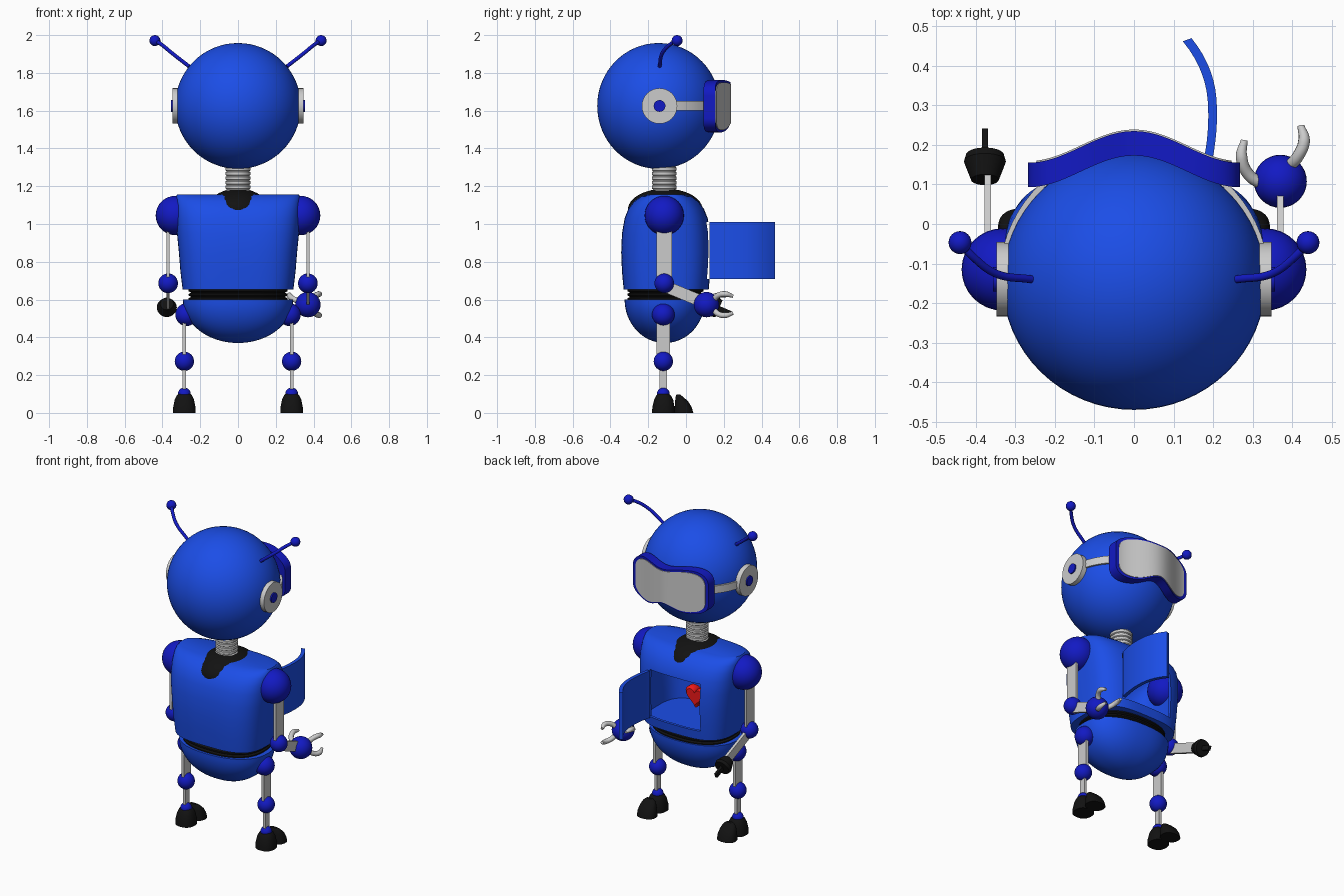
import bpy, bmesh, math
from mathutils import Vector, Matrix

if "Cube" in bpy.data.objects:
    bpy.data.objects.remove(bpy.data.objects["Cube"])


def material(name, rgb):
    m = bpy.data.materials.new(name)
    m.diffuse_color = (*rgb, 1)
    m.use_nodes = True
    m.node_tree.nodes["Principled BSDF"].inputs["Base Color"].default_value = m.diffuse_color
    return m


BLUE = material("blue", (0.011, 0.075, 0.8))
NAVY = material("navy", (0.006, 0.01, 0.55))
BLACK = material("black", (0.006, 0.006, 0.006))
RED = material("red", (0.9, 0.01, 0.01))


def activate(ob):
    bpy.ops.object.select_all(action='DESELECT')
    ob.select_set(True)
    bpy.context.view_layer.objects.active = ob


def finish(name, bm, mat=None, angle=35):
    me = bpy.data.meshes.new(name)
    bmesh.ops.recalc_face_normals(bm, faces=bm.faces[:])
    bm.to_mesh(me)
    bm.free()
    ob = bpy.data.objects.new(name, me)
    bpy.context.collection.objects.link(ob)
    if mat:
        me.materials.append(mat)
    activate(ob)
    bpy.ops.object.shade_smooth_by_angle(angle=math.radians(angle))
    return ob


def loft(name, rings, mat=None, angle=35):
    """Skin a list of equal closed rings and cap both ends."""
    bm = bmesh.new()
    vs = [[bm.verts.new(p) for p in r] for r in rings]
    n = len(vs[0])
    for a, b in zip(vs, vs[1:]):
        for i in range(n):
            j = (i + 1) % n
            bm.faces.new((a[i], a[j], b[j], b[i]))
    bm.faces.new(vs[0])
    bm.faces.new(vs[-1])
    return finish(name, bm, mat, angle)


def ring(z, hx, y0, y1, e=2.0, cx=0.0, n=48):
    """Horizontal superellipse."""
    pts = []
    for i in range(n):
        c, s = math.cos(2 * math.pi * i / n), math.sin(2 * math.pi * i / n)
        x = math.copysign(abs(c) ** (2 / e), c)
        y = math.copysign(abs(s) ** (2 / e), s)
        pts.append((cx + hx * x, (y0 + y1) / 2 + (y1 - y0) / 2 * y, z))
    return pts


def ball(name, loc, r, mat=None, seg=32):
    r = r if isinstance(r, tuple) else (r, r, r)
    bm = bmesh.new()
    bmesh.ops.create_uvsphere(bm, u_segments=seg, v_segments=seg // 2, radius=1,
                              matrix=Matrix.Translation(loc) @ Matrix.Diagonal((*r, 1)))
    return finish(name, bm, mat)


def rod(name, a, b, r1, r2=None, mat=None):
    """Cylinder or cone between two points."""
    a, b = Vector(a), Vector(b)
    d = b - a
    m = Matrix.Translation((a + b) / 2) @ d.to_track_quat('Z', 'Y').to_matrix().to_4x4()
    bm = bmesh.new()
    bmesh.ops.create_cone(bm, cap_ends=True, segments=32, radius1=r1,
                          radius2=r1 if r2 is None else r2, depth=d.length, matrix=m)
    return finish(name, bm, mat)


def bar(name, a, b, width, thick=0.017, mat=None):
    """Flat bar between two points in a plane of constant x."""
    a, b = Vector(a), Vector(b)
    d = b - a
    m = (Matrix.Translation((a + b) / 2) @ Matrix.Rotation(math.atan2(-d.y, d.z), 4, 'X')
         @ Matrix.Diagonal((thick, width, d.length, 1)))
    bm = bmesh.new()
    bmesh.ops.create_cube(bm, size=1, matrix=m)
    return finish(name, bm, mat)


def tube(name, pts, r, mat=None, tip=1.0):
    cu = bpy.data.curves.new(name, 'CURVE')
    cu.dimensions = '3D'
    cu.bevel_depth, cu.bevel_resolution, cu.use_fill_caps = r, 4, True
    sp = cu.splines.new('BEZIER')
    sp.bezier_points.add(len(pts) - 1)
    for bp, p in zip(sp.bezier_points, pts):
        bp.co = p
        bp.handle_left_type = bp.handle_right_type = 'AUTO'
    sp.bezier_points[-1].radius = tip
    ob = bpy.data.objects.new(name, cu)
    bpy.context.collection.objects.link(ob)
    if mat:
        cu.materials.append(mat)
    activate(ob)
    bpy.ops.object.convert(target='MESH')
    bpy.ops.object.shade_smooth_by_angle(angle=math.radians(40))


# Head and ribbed neck
ball("head", (0, -0.145, 1.625), (0.333, 0.325, 0.333), BLUE, 64)
rings = []
for i in range(7):
    z = 1.16 + i * 0.024
    rings += [ring(z + dz, r, -0.115 - r, -0.115 + r)
              for dz, r in ((0, 0.06), (0.004, 0.066), (0.018, 0.066), (0.022, 0.06))]
loft("neck", rings)


# Visor: strips bent round the face, narrower over the nose
def visor_ring(x, scale, front, depth):
    t = abs(x) / (0.268 * scale)
    end = max(0.0, 1 - t ** 5) ** 0.5
    dip = math.exp(-(x / 0.09) ** 2)
    top = 1.62 + scale * (0.06 + (0.085 - 0.015 * dip) * end)
    low = 1.62 - scale * (0.06 + (0.08 - 0.05 * dip) * end)
    y = 0.155 + 0.04 * (1 + math.cos(math.pi * x / 0.268)) + front
    return [(x, y, top), (x, y, low), (x, y - depth, low), (x, y - depth, top)]


for name, sc, front, depth, mat in (("visor_frame", 1, 0, 0.062, NAVY),
                                    ("visor_lens", 0.92, 0.004, 0.02, None)):
    loft(name, [visor_ring(-0.268 * sc * math.cos(math.pi * i / 40), sc, front, depth)
                for i in range(41)], mat)

# Ears, visor straps and antennae
for s in (-1, 1):
    rod("ear_disc", (s * 0.31, -0.14, 1.625), (s * 0.348, -0.14, 1.625), 0.094)
    rod("ear_button", (s * 0.33, -0.14, 1.625), (s * 0.356, -0.14, 1.625), 0.031, mat=NAVY)
    rings = []
    for i in range(9):
        a = math.radians(10 + i * 5.2)
        c, n = s * math.cos(a), math.sin(a)
        rings.append([(r * c, -0.145 + r * n, z) for r, z in
                      ((0.328, 1.602), (0.342, 1.602), (0.342, 1.65), (0.328, 1.65))])
    loft("visor_strap", rings)
    tube("antenna", [(s * 0.26, -0.14, 1.835), (s * 0.35, -0.125, 1.905),
                     (s * 0.405, -0.085, 1.95), (s * 0.44, -0.047, 1.972)], 0.01, NAVY)
    ball("antenna_tip", (s * 0.44, -0.047, 1.971), 0.029, NAVY, 24)

# Torso: hollow shell with a doorway
torso = loft("torso", [ring(z, hx, -0.105 - h, -0.105 + h, 3.2, n=80) for z, hx, h in (
    (0.652, 0.293, 0.225), (0.75, 0.305, 0.234), (0.85, 0.313, 0.238), (0.95, 0.323, 0.234),
    (1.03, 0.329, 0.22), (1.08, 0.33, 0.2), (1.12, 0.33, 0.17), (1.145, 0.328, 0.135),
    (1.157, 0.322, 0.095))], BLUE)
bm = bmesh.new()
bmesh.ops.create_cube(bm, size=1, matrix=Matrix.Translation((0, 0.15, 0.86))
                      @ Matrix.Diagonal((0.36, 0.3, 0.3, 1)))
cutter = finish("doorway_cutter", bm)
sol = torso.modifiers.new("shell", 'SOLIDIFY')
sol.thickness, sol.offset = 0.02, -1
cut = torso.modifiers.new("doorway", 'BOOLEAN')
cut.operation, cut.object, cut.solver = 'DIFFERENCE', cutter, 'EXACT'
activate(torso)
bpy.ops.object.convert(target='MESH')
bpy.ops.object.shade_smooth_by_angle(angle=math.radians(35))
bpy.data.objects.remove(cutter)

# Open door, curved like the chest
rings = []
for i in range(17):
    t = i / 16
    y = 0.125 + 0.345 * t
    x = 0.21 - 0.1 * (t - 0.45) ** 2 - 0.11 * max(0, t - 0.55) ** 2 - 0.012 * t ** 6
    rings.append([(x, y, 0.71), (x, y, 1.01), (x - 0.022, y - 0.008 * t, 1.01),
                  (x - 0.022, y - 0.008 * t, 0.71)])
loft("chest_door", rings, BLUE)

# Heart inside the chest
outline = [(16 * math.sin(a) ** 3, 13 * math.cos(a) - 5 * math.cos(2 * a)
            - 2 * math.cos(3 * a) - math.cos(4 * a))
           for a in (2 * math.pi * i / 32 for i in range(32))]
loft("heart", [[(0.0045 * k * x, y, 0.81 + 0.0045 * k * z) for x, z in outline]
               for y, k in ((-0.15, 0.8), (-0.135, 1), (-0.1, 1), (-0.085, 0.8))], RED)

# Collar, ribbed waist and pelvis bowl
ball("collar", (0, -0.11, 1.075), (0.165, 0.198, 0.112), BLACK, 48)
rings = []
for i in range(3):
    z = 0.592 + i * 0.023
    rings += [ring(z + dz, 0.262 + d, -0.31 - d, 0.092 + d, 2.4)
              for dz, d in ((0, -0.012), (0.006, 0), (0.015, 0), (0.021, -0.012))]
loft("waist", rings, BLACK)
rings = [ring(0.6 - 0.23 * math.sin(a), 0.292 * math.cos(a), -0.112 - 0.213 * math.cos(a),
              -0.112 + 0.213 * math.cos(a), 2.3)
         for a in (math.radians(89) * i / 16 for i in range(17))]
loft("pelvis", rings, BLUE)

# Arms and legs
for s in (-1, 1):
    x = s * 0.37
    ball("shoulder", (s * 0.332, -0.115, 1.045), 0.104, NAVY)
    bar("upper_arm", (x, -0.115, 1.03), (x, -0.115, 0.685), 0.08)
    ball("elbow", (x, -0.115, 0.686), 0.052, NAVY)
    bar("forearm", (x, -0.115, 0.672), (x, 0.12, 0.575), 0.062)
    x = s * 0.284
    ball("hip", (s * 0.272, -0.12, 0.52), 0.06, NAVY)
    bar("thigh", (x, -0.12, 0.52), (x, -0.12, 0.28), 0.072)
    ball("knee", (x, -0.12, 0.273), 0.051, NAVY)
    bar("shin", (x, -0.12, 0.27), (x, -0.12, 0.1), 0.04)
    ball("ankle", (x, -0.12, 0.1), 0.034, NAVY, 24)
    loft("heel", [ring(z, hx, y0, y1, 2.4, x) for z, hx, y0, y1 in (
        (0, 0.06, -0.18, -0.06), (0.03, 0.059, -0.178, -0.061), (0.07, 0.051, -0.168, -0.068),
        (0.092, 0.041, -0.157, -0.08), (0.1, 0.033, -0.15, -0.088))], BLACK)
    loft("toe", [ring(z, hx, y0, y1, 2.4, x) for z, hx, y0, y1 in (
        (0, 0.06, -0.062, 0.039), (0.03, 0.058, -0.06, 0.03), (0.06, 0.051, -0.058, 0.012),
        (0.085, 0.04, -0.055, -0.015), (0.098, 0.024, -0.05, -0.033))], BLACK)

# Clawed hand on one side
ball("claw_hand", (0.37, 0.108, 0.573), 0.067, NAVY)
tube("claw_thumb", [(0.325, 0.1, 0.59), (0.29, 0.125, 0.605), (0.272, 0.17, 0.622),
                    (0.279, 0.212, 0.62)], 0.015, tip=0.6)
for k in (-1, 1):
    tube("claw_finger", [(0.392, 0.145, 0.573 + k * 0.025), (0.415, 0.172, 0.573 + k * 0.05),
                         (0.43, 0.21, 0.573 + k * 0.056), (0.422, 0.248, 0.573 + k * 0.045)],
         0.015, tip=0.6)

# Tool hand on the other side
d = Vector((0, 0.92, -0.39))
p = Vector((-0.377, 0.112, 0.578))
rod("tool_cup", p, p + d * 0.05, 0.035, 0.053, BLACK)
rod("tool_rim", p + d * 0.05, p + d * 0.068, 0.053, 0.048, BLACK)
bar("tool_blade", p + d * 0.06, p + d * 0.135, 0.028, 0.016, BLACK)
